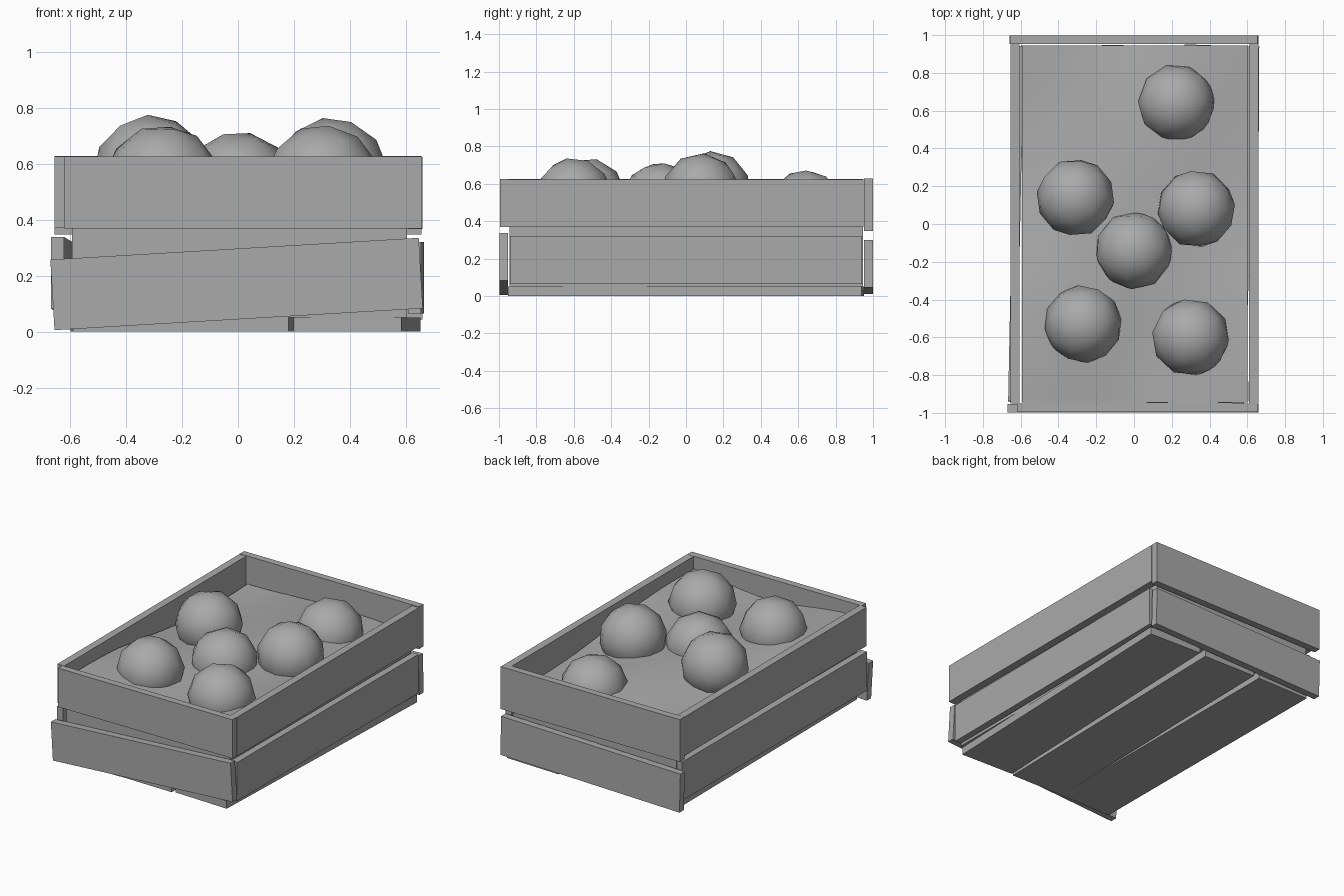
import bpy
import bmesh
import math
import random
from mathutils import Vector

random.seed(4)
old = bpy.data.objects.get("Cube")
if old:
    bpy.data.objects.remove(old, do_unlink=True)

grey = bpy.data.materials.new("plain_grey")
grey.use_nodes = True
GREY = (0.4, 0.4, 0.4, 1)
grey.diffuse_color = GREY
grey.node_tree.nodes["Principled BSDF"].inputs["Base Color"].default_value = GREY


def add_object(name, bm):
    mesh = bpy.data.meshes.new(name)
    bmesh.ops.recalc_face_normals(bm, faces=bm.faces)
    bm.to_mesh(mesh)
    bm.free()
    mesh.materials.append(grey)
    obj = bpy.data.objects.new(name, mesh)
    bpy.context.collection.objects.link(obj)
    return obj


def board(name, center, size, rot=(0, 0, 0)):
    bm = bmesh.new()
    bmesh.ops.create_cube(bm, size=1)
    for v in bm.verts:
        v.co = Vector(size) * v.co
    obj = add_object(name, bm)
    obj.location = center
    obj.rotation_euler = rot
    return obj


# End boards: upper ones level, lower ones hung crooked
T = 0.046
H = 0.256
board("front_upper_board", (0.018, -0.972, 0.497), (1.275, T, H))
board("back_upper_board", (0, 0.976, 0.487), (1.31, T, 0.28))
board("front_lower_board", (-0.005, -0.975, 0.171), (1.316, T, 0.252), (0, -0.059, 0))
board("back_lower_board", (0, 0.976, 0.156), (1.31, T, H), (0, -0.025, 0))

# Side boards
board("right_upper_board", (0.633, 0, 0.496), (0.05, 1.9, H))
board("left_upper_board", (-0.63, 0, 0.498), (0.05, 1.9, H))
board("right_lower_board", (0.635, 0, 0.193), (0.045, 1.88, H), (0, 0, -0.006))
board("left_lower_board", (-0.625, 0, 0.2), (0.045, 1.88, H), (-0.012, 0, -0.02))

# Floor slats, slightly fanned out
for name, x, turn in (("left_slat", -0.4, 0.005), ("middle_slat", 0.005, -0.019),
                      ("right_slat", 0.425, -0.036)):
    board(name, (x, 0, 0.026), (0.385, 1.89, 0.05), (0, 0, turn))


# Filling: closed block with a gently rolling top
def fill_height(x, y):
    base = 0.5 - 0.045 * max(y, -0.4)
    return base + 0.035 * math.sin(5 * x + 1.2) * math.sin(2.6 * y + 0.4)


bm = bmesh.new()
bmesh.ops.create_grid(bm, x_segments=10, y_segments=14, size=1)
for v in bm.verts:
    x, y = v.co.x * 0.597 + 0.005, v.co.y * 0.945
    v.co = (x, y, fill_height(x, y))
rim = [e for e in bm.edges if e.is_boundary]
walls = bmesh.ops.extrude_edge_only(bm, edges=rim)["geom"]
for v in walls:
    if isinstance(v, bmesh.types.BMVert):
        v.co.z = 0.052
bmesh.ops.holes_fill(bm, edges=[e for e in bm.edges if e.is_boundary])
for f in bm.faces:
    f.smooth = f.calc_center_median().z > 0.4
for e in bm.edges:
    if e.is_manifold and e.calc_face_angle() > 0.7:
        e.smooth = False
add_object("filling", bm)

# Round fruit, half sunk into the filling: x, y and top height
FRUIT = ((-0.31, 0.14, 0.77), (0.33, 0.08, 0.76), (0, -0.14, 0.71),
         (-0.27, -0.53, 0.735), (0.3, -0.6, 0.735), (0.225, 0.64, 0.67))
R = 0.207
for i, (x, y, top) in enumerate(FRUIT):
    bm = bmesh.new()
    bmesh.ops.create_icosphere(bm, subdivisions=2, radius=R)
    for f in bm.faces:
        f.smooth = True
    ball = add_object("fruit_%d" % (i + 1), bm)
    ball.location = (x, y, top - R + 0.005)
    ball.rotation_euler = [random.uniform(0, math.tau) for _ in range(3)]
